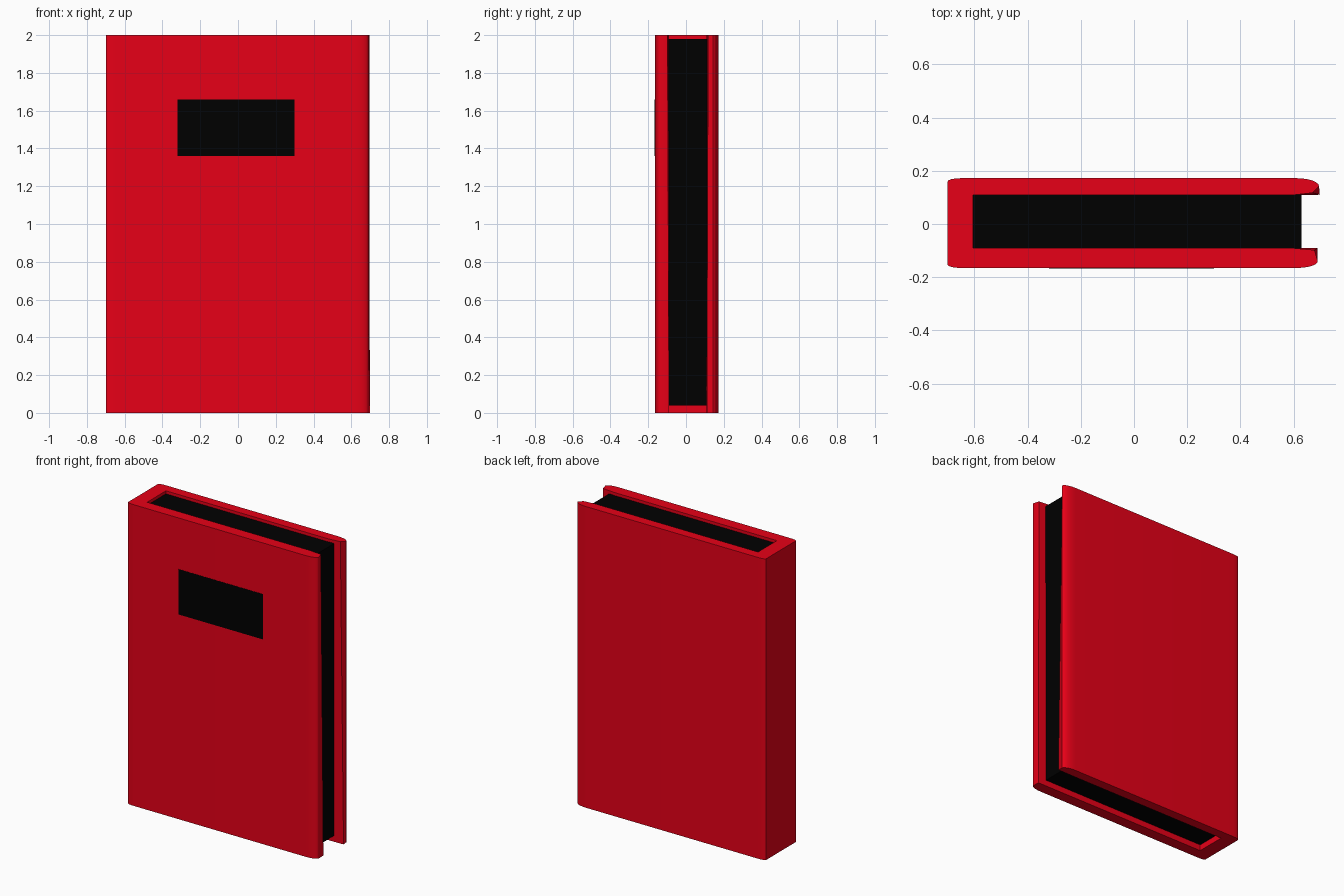
import bpy
import bmesh
import math

cube = bpy.data.objects.get("Cube")
if cube:
    bpy.data.objects.remove(cube, do_unlink=True)


def material(name, color):
    m = bpy.data.materials.new(name)
    m.use_nodes = True
    m.diffuse_color = color
    m.node_tree.nodes["Principled BSDF"].inputs["Base Color"].default_value = color
    return m


red = material("cover red", (0.8, 0.0, 0.0085, 1))
black = material("page black", (0, 0, 0, 1))


def finish(bm, name, mat):
    bmesh.ops.recalc_face_normals(bm, faces=bm.faces)
    mesh = bpy.data.meshes.new(name)
    bm.to_mesh(mesh)
    bm.free()
    mesh.materials.append(mat)
    obj = bpy.data.objects.new(name, mesh)
    bpy.context.collection.objects.link(obj)
    return obj


def box(name, low, high, mat):
    bm = bmesh.new()
    bmesh.ops.create_cube(bm, size=1)
    for v in bm.verts:
        v.co = [(a + b) / 2 + c * (b - a) for a, b, c in zip(low, high, v.co)]
    return finish(bm, name, mat)


def arc(cx, cy, rx, ry, start, end, steps=6):
    angles = [math.radians(start + (end - start) * i / steps) for i in range(steps + 1)]
    return [(cx + rx * math.cos(a), cy + ry * math.sin(a)) for a in angles]


def cover_profile(front_lip, back_lip):
    # U-shaped outline: front board, pocket, back board, spine
    front, back, pocket = -0.165, 0.172, (-0.09, 0.108)
    pts = arc(-0.65, front + 0.012, 0.05, 0.012, 180, 270, 4)
    pts += arc(0.61, front + 0.025, 0.08, 0.025, 270, 360)
    pts += [front_lip]
    pts += [(0.59, pocket[0]), (-0.605, pocket[0]), (-0.605, pocket[1]), (0.59, pocket[1])]
    pts += [back_lip]
    pts += arc(0.61, back - 0.03, 0.085, 0.03, 0, 90)
    pts += arc(-0.65, back - 0.012, 0.05, 0.012, 90, 180, 4)
    return pts


# Cover: the boards' lips are square at the foot and rounded at the head
bm = bmesh.new()
lips = ((0, (0.69, -0.09), (0.698, 0.11)),
        (2, (0.678, -0.098), (0.67, 0.117)))
rings = [[bm.verts.new((x, y, z)) for x, y in cover_profile(front_lip, back_lip)]
         for z, front_lip, back_lip in lips]
for ring in rings:
    bm.faces.new(ring)
count = len(rings[0])
for i in range(count):
    j = (i + 1) % count
    bm.faces.new((rings[0][i], rings[0][j], rings[1][j], rings[1][i]))
cover = finish(bm, "cover", red)
bpy.ops.object.select_all(action="DESELECT")
cover.select_set(True)
bpy.context.view_layer.objects.active = cover
bpy.ops.object.shade_smooth_by_angle(angle=math.radians(35))

# Page block and title plate
box("page_block", (-0.607, -0.092, 0.04), (0.63, 0.11, 1.98), black)
box("title_plate", (-0.32, -0.1665, 1.36), (0.30, -0.163, 1.66), black)
